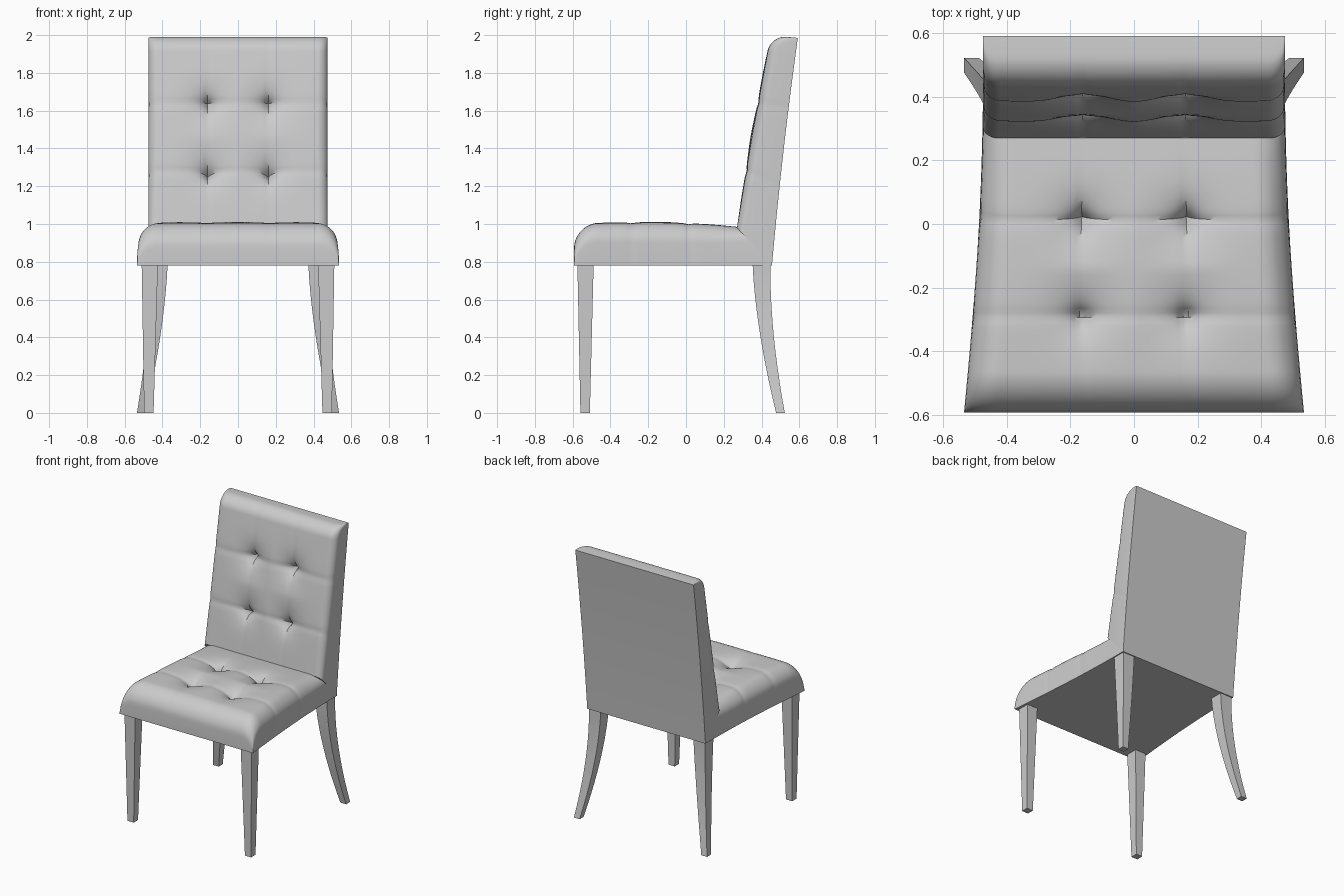
import bpy, bmesh
from math import sin, pi, sqrt, exp, hypot
from mathutils import Vector

if "Cube" in bpy.data.objects:
    bpy.data.objects.remove(bpy.data.objects["Cube"])

grey = bpy.data.materials.new("plain_grey")
grey.use_nodes = True
color = (0.6, 0.6, 0.6, 1)
grey.diffuse_color = color
grey.node_tree.nodes["Principled BSDF"].inputs["Base Color"].default_value = color


def finish(name, bm, angle):
    bmesh.ops.recalc_face_normals(bm, faces=bm.faces)
    mesh = bpy.data.meshes.new(name)
    bm.to_mesh(mesh)
    bm.free()
    mesh.materials.append(grey)
    obj = bpy.data.objects.new(name, mesh)
    bpy.context.collection.objects.link(obj)
    bpy.ops.object.select_all(action="DESELECT")
    obj.select_set(True)
    bpy.context.view_layer.objects.active = obj
    bpy.ops.object.shade_smooth_by_angle(angle=angle)
    return obj


def clustered(t):
    # Denser sampling near both ends, where the padding rolls over
    return t - 0.75 * sin(2 * pi * t) / (2 * pi)


def roll(d, r):
    # Drop of a rounded edge at distance d from the rim
    e = max(0, 1 - d / r)
    return r * (1 - sqrt(max(0, 1 - e * e)))


def cushion(name, base, face, width, length, tuft_x, tuft_v, r_side, r_end, n=100):
    """Padded slab: v = 0 is the free rolled end, v = 1 the mitred joint."""
    def point(u, v, on_base=False):
        w = width(v)
        x = u * w
        across = min(abs(v - t) for t in tuft_v) * length
        along = abs(abs(x) - tuft_x)
        seam = exp(-across / 0.018)
        B, F = base(v), face(v)
        T = (F - B).length
        # Button dents, short pleats, seams and soft swelling between them
        dist = hypot(across, along)
        dent = 0.045 * exp(-dist / 0.05) + 0.006 * seam
        dent += 0.025 * exp(-across / 0.012 - along / 0.05)
        dent += 0.025 * exp(-along / 0.012 - across / 0.05)
        dent += 0.002 * exp(-along / 0.015)
        swell = 0.014 * (1 - exp(-(dist / 0.12) ** 2)) * (1 - u ** 4) * sin(pi * v)
        h = T - roll((1 - abs(u)) * w, r_side) - roll(v * length, r_end)
        fade = min(1, (1 - abs(u)) * w / 0.05)
        h = max(0.015, h + (swell - dent) * fade)
        p = B if on_base else B.lerp(F, h / T)
        return Vector((x * (1 - 0.008 * seam * (not on_base)), p.y, p.z))

    bm = bmesh.new()
    us = [2 * clustered(i / n) - 1 for i in range(n + 1)]
    vs = [clustered(i / n) for i in range(n + 1)]
    grid = [[bm.verts.new(point(u, v)) for u in us] for v in vs]
    for j in range(n):
        for i in range(n):
            bm.faces.new((grid[j][i], grid[j][i + 1], grid[j + 1][i + 1], grid[j + 1][i]))
    # Side walls down to the base, then the flat underside
    rim = [(0, i) for i in range(n)] + [(j, n) for j in range(n)]
    rim += [(n, i) for i in range(n, 0, -1)] + [(j, 0) for j in range(n, 0, -1)]
    low = [bm.verts.new(point(us[i], vs[j], True)) for j, i in rim]
    for k, (j, i) in enumerate(rim):
        m = (k + 1) % len(rim)
        j2, i2 = rim[m]
        bm.faces.new((grid[j][i], grid[j2][i2], low[m], low[k]))
    left, right = low[3 * n:] + [low[0]], low[n:2 * n + 1]
    left.reverse()
    for k in range(n):
        if k == 0:
            bm.faces.new(low[:n + 1] + [right[1], left[1]])
        elif k == n - 1:
            bm.faces.new([left[k], right[k]] + low[2 * n:3 * n + 1])
        else:
            bm.faces.new((left[k], right[k], right[k + 1], left[k + 1]))
    return finish(name, bm, 0.7)


# Seat: wider at the front, mitred into the backrest
cushion("seat",
        base=lambda v: Vector((0, -0.593 + 0.865 * v + 0.183 * v ** 6, 0.78)),
        face=lambda v: Vector((0, -0.593 + 0.863 * v, 1.0 - 0.015 * v ** 4)),
        width=lambda v: 0.475 + 0.06 * (1 - v) ** 1.4,
        length=0.865, tuft_x=0.165, tuft_v=(0.353, 0.7), r_side=0.1, r_end=0.13)

# Backrest: leans back and thins towards the top
cushion("backrest",
        base=lambda v: Vector((0, 0.592 - 0.137 * v, 1.985 - 1.005 * v - 0.2 * v ** 2.6)),
        face=lambda v: Vector((0, 0.45 - 0.18 * v, 2.0 - 1.02 * v)),
        width=lambda v: 0.475,
        length=1.03, tuft_x=0.16, tuft_v=(0.353, 0.706), r_side=0.05, r_end=0.085)


def leg(name, side, top, foot, top_size, foot_size, bend, steps):
    # Square tapering section swept from the seat to the floor
    bm = bmesh.new()
    rings = []
    for k in range(steps + 1):
        t = k / steps
        cx, cy = (a + (b - a) * t ** bend for a, b in zip(top, foot))
        s = (top_size + (foot_size - top_size) * t) / 2
        z = 0.79 * (1 - t)
        rings.append([bm.verts.new((side * (cx + dx * s), cy + dy * s, z))
                      for dx, dy in ((-1, -1), (1, -1), (1, 1), (-1, 1))])
    for a, b in zip(rings, rings[1:]):
        for i in range(4):
            m = (i + 1) % 4
            bm.faces.new((a[i], a[m], b[m], b[i]))
    bm.faces.new(rings[0])
    bm.faces.new(rings[-1])
    finish(name, bm, 0.5)


for label, side in (("left", 1), ("right", -1)):
    leg("front_leg_" + label, side, (0.467, -0.532), (0.472, -0.534), 0.086, 0.05, 1, 1)
    leg("back_leg_" + label, side, (0.42, 0.4), (0.512, 0.5), 0.095, 0.046, 1.7, 10)
